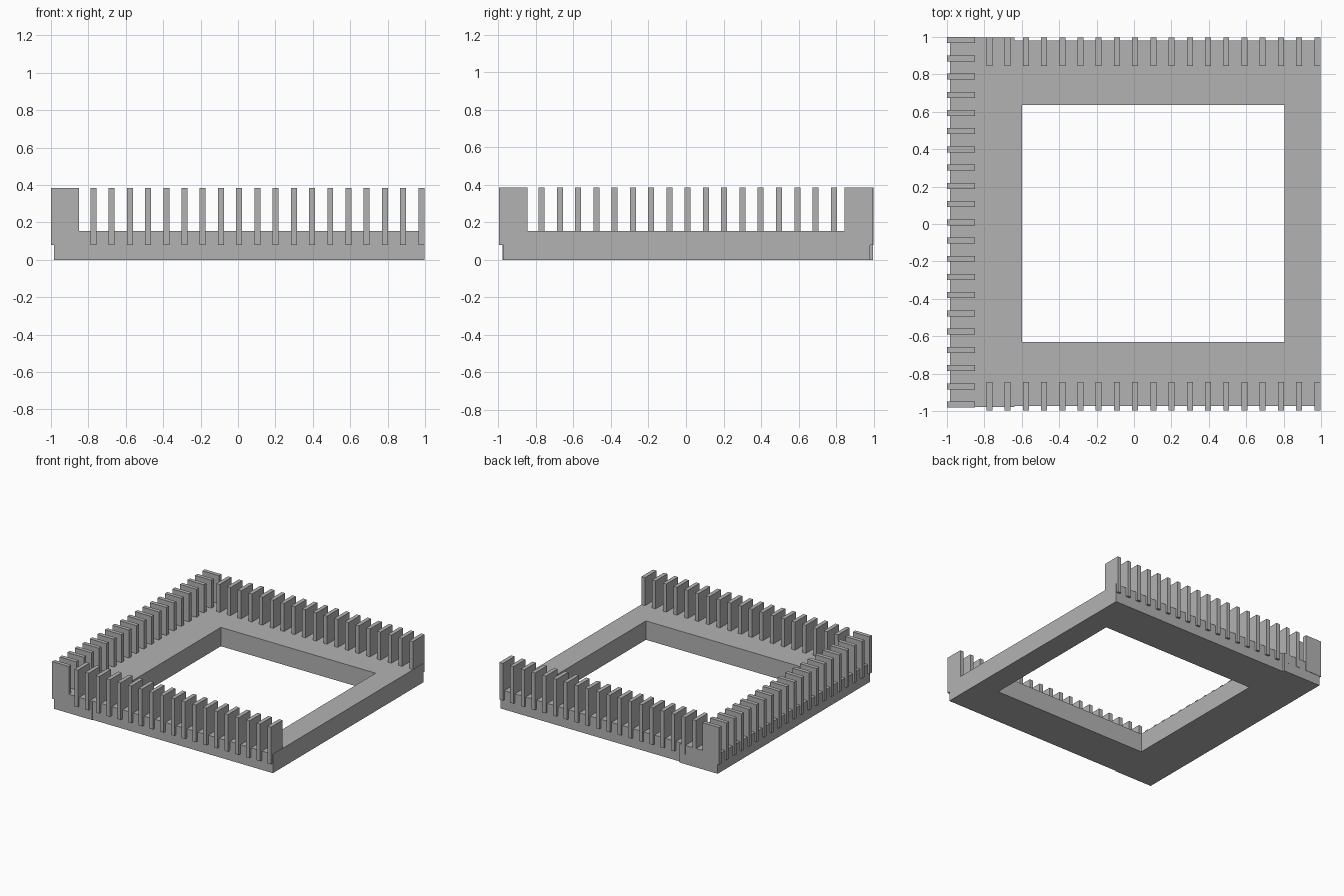
import bpy
import bmesh

default = bpy.data.objects.get("Cube")
if default:
    bpy.data.objects.remove(default, do_unlink=True)

# Single plain grey material
grey = bpy.data.materials.new("plain_grey")
grey.use_nodes = True
colour = (0.45, 0.45, 0.45, 1)
grey.diffuse_color = colour
grey.node_tree.nodes["Principled BSDF"].inputs["Base Color"].default_value = colour


def prism(name, outline, z0, z1):
    """Extrude a flat outline from z0 to z1."""
    bm = bmesh.new()
    face = bm.faces.new([bm.verts.new((x, y, z0)) for x, y in outline])
    top = bmesh.ops.extrude_face_region(bm, geom=[face])["geom"]
    moved = [v for v in top if isinstance(v, bmesh.types.BMVert)]
    bmesh.ops.translate(bm, verts=moved, vec=(0, 0, z1 - z0))
    bmesh.ops.recalc_face_normals(bm, faces=bm.faces)
    mesh = bpy.data.meshes.new(name)
    bm.to_mesh(mesh)
    bm.free()
    mesh.materials.append(grey)
    obj = bpy.data.objects.new(name, mesh)
    bpy.context.collection.objects.link(obj)
    return obj


def rect(x0, x1, y0, y1):
    return [(x0, y0), (x1, y0), (x1, y1), (x0, y1)]


SLAT_Z = (0.08, 0.385)
PITCH = 0.0974
HALF = 0.016


def slat_row(name, outline, count, step):
    """One slat repeated in a straight row."""
    slat = prism(name, outline, *SLAT_Z)
    row = slat.modifiers.new("row", "ARRAY")
    row.count = count
    row.use_relative_offset = False
    row.use_constant_offset = True
    row.constant_offset_displace = step
    return slat


# Base frame, with the slightly wider left bar
left, seam, right = -0.985, -0.64, 0.998
frame = prism("base_frame", [
    (left, -0.979), (seam, -0.979), (seam, -0.973), (right, -0.973),
    (right, 0.98), (seam, 0.98), (seam, 0.996), (left, 0.996)], 0, 0.155)

# Central opening
cutter = prism("opening_cutter", rect(-0.6, 0.805, -0.63, 0.635), -0.5, 0.5)
cutter.hide_render = True
cutter.hide_set(True)
cut = frame.modifiers.new("opening", "BOOLEAN")
cut.operation = "DIFFERENCE"
cut.solver = "EXACT"
cut.object = cutter

# Slat rows on three sides
x = -0.773
for name, y0, y1 in (("front_slats", -0.996, -0.845), ("back_slats", 0.845, 0.998)):
    slat_row(name, rect(x - HALF, x + HALF, y0, y1), 19, (PITCH, 0, 0))
y = -0.965
slat_row("side_slats", rect(-1, -0.85, y - HALF, y + HALF), 21, (0, PITCH, 0))
